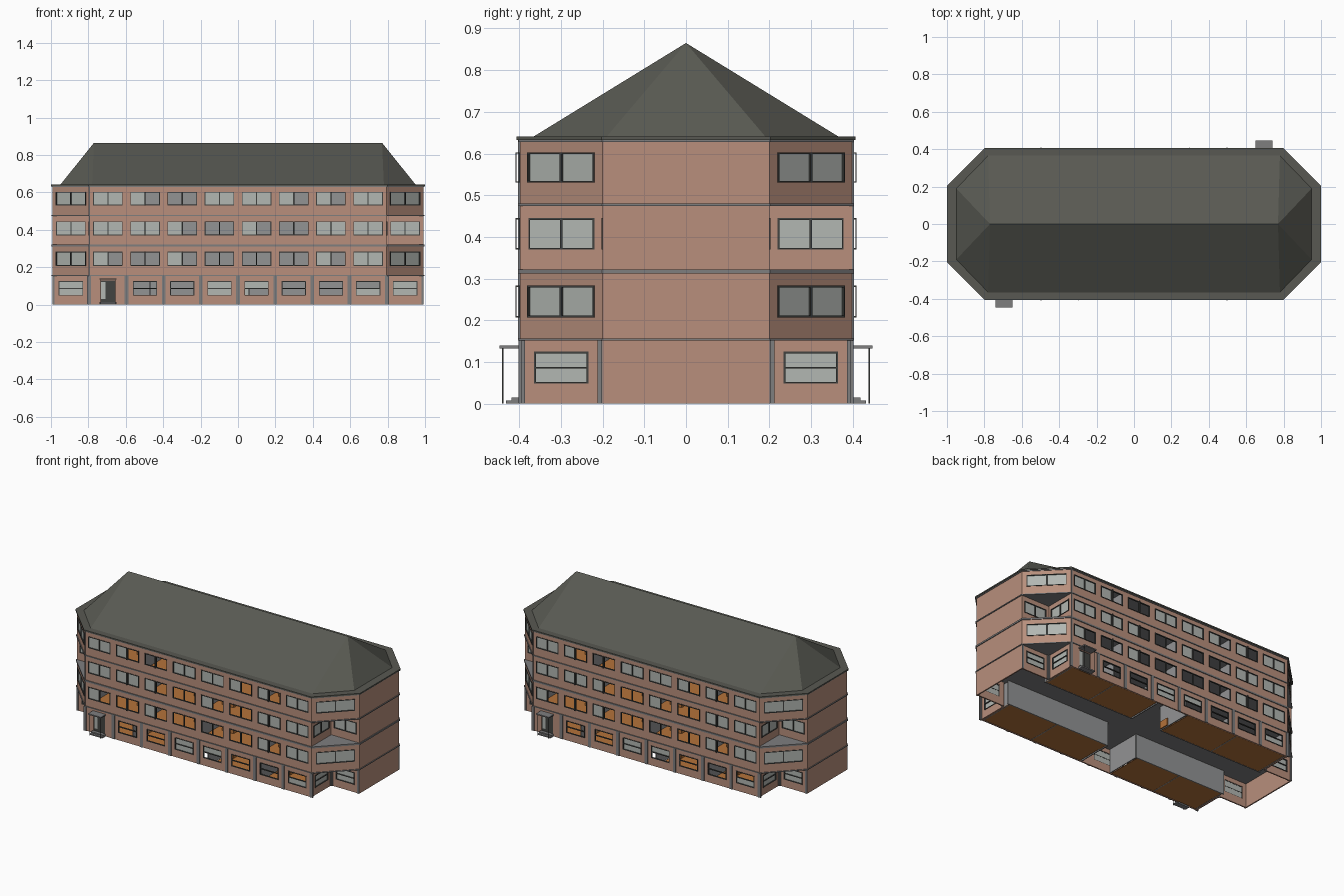
import bpy, bmesh
from mathutils import Vector, Matrix

if "Cube" in bpy.data.objects:
    bpy.data.objects.remove(bpy.data.objects["Cube"])


def material(name, r, g, b):
    def lin(c):
        c /= 255
        return c / 12.92 if c <= 0.04045 else ((c + 0.055) / 1.055) ** 2.4
    m = bpy.data.materials.new(name)
    m.diffuse_color = (lin(r), lin(g), lin(b), 1)
    m.use_nodes = True
    m.node_tree.nodes["Principled BSDF"].inputs["Base Color"].default_value = m.diffuse_color
    return m


BRICK = material("brick", 184, 143, 124)
GREY = material("grey concrete", 126, 126, 127)
ROOF = material("roof slate", 88, 89, 82)
FRAME = material("dark frame", 66, 67, 65)
GLASS = material("pale glass", 178, 183, 178)
WOOD = material("wood floor", 180, 114, 58)
PLASTER = material("plaster", 146, 147, 148)

parts = {}
TURN = Matrix.Rotation(3.14159265, 4, 'Z')


def part(name, mat):
    return parts.setdefault(name, (bmesh.new(), mat))[0]


def box(name, mat, a, b, u, d, z):
    """Box in the frame of wall line a->b (u along, d outward), repeated by a half turn."""
    bm = part(name, mat)
    a, b = Vector(a), Vector(b)
    t = (b - a).normalized()
    n = Vector((t.y, -t.x))
    ctr = a + t * (u[0] + u[1]) / 2 + n * (d[0] + d[1]) / 2
    rot = Matrix(((t.x, -n.x, 0, ctr.x), (t.y, -n.y, 0, ctr.y),
                  (0, 0, 1, (z[0] + z[1]) / 2), (0, 0, 0, 1)))
    size = Matrix.Diagonal((u[1] - u[0], d[1] - d[0], z[1] - z[0], 1))
    for m in (rot @ size, TURN @ rot @ size):
        bmesh.ops.create_cube(bm, size=1, matrix=m)


def cube(name, mat, x, y, z):
    box(name, mat, (0, 0), (1, 0), x, (-y[1], -y[0]), z)


def octagon(name, mat, grow, z0, z1):
    """Solid slab with the chamfered outline of the building."""
    bm = part(name, mat)
    X, Y, cx, cy = EX + grow, EY + grow, CX + grow * .4, CY + grow * .4
    pts = [(-cx, -Y), (cx, -Y), (X, -cy), (X, cy), (cx, Y), (-cx, Y), (-X, cy), (-X, -cy)]
    f = bm.faces.new([bm.verts.new((x, y, z0)) for x, y in pts])
    top = bmesh.ops.extrude_face_region(bm, geom=[f])['geom']
    bmesh.ops.translate(bm, vec=(0, 0, z1 - z0),
                        verts=[v for v in top if isinstance(v, bmesh.types.BMVert)])


EX, EY, CX, CY = .992, .398, .795, .2
FLOORS = [(0, .152), (.157, .312), (.322, .474), (.480, .634)]
SILLS = [(.048, .125), (.207, .283), (.37, .445), (.53, .603)]


def window_bay(a, b, u0, u1, level, panes="LL", w=.158, fin=False):
    """Wall piece with an opening, frame, bars and panes (L = glazed, O = open)."""
    z0, z1 = FLOORS[level]
    s0, s1 = SILLS[level]
    if level == 0:
        w = .13
    c = (u0 + u1) / 2
    l, r = c - w / 2, c + w / 2
    th = (-.008, 0)
    for u, z in (((u0, l), (z0, z1)), ((r, u1), (z0, z1)), ((l, r), (z0, s0)), ((l, r), (s1, z1))):
        box("brick_walls", BRICK, a, b, u, th, z)
    f, d = .004, (-.006, .003)
    for u, z in (((l, l + f), (s0, s1)), ((r - f, r), (s0, s1)),
                 ((l, r), (s0, s0 + f)), ((l, r), (s1 - f, s1))):
        box("window_frames", FRAME, a, b, u, d, z)
    m = (s0 + s1) / 2
    if level == 0:
        box("window_frames", FRAME, a, b, (l, r), d, (m - .002, m + .002))
        halves = (((l, r), (m, s1)), ((l, r), (s0, m)))
    else:
        box("window_frames", FRAME, a, b, (c - .003, c + .003), d, (s0, s1))
        halves = (((l, c), (s0, s1)), ((c, r), (s0, s1)))
    for p, (u, z) in zip(panes, halves):
        if p == "L":
            box("window_panes", GLASS, a, b, u, (-.005, -.003), z)
    if fin:  # projecting bracket at the centre bar
        box("window_brackets", FRAME, a, b, (c - .002, c + .002), (.008, .011), (s0, s1))
        for z in (s0, s1 - .003):
            box("window_brackets", FRAME, a, b, (c - .002, c + .002), (0, .011), (z, z + .003))


# long facades: eight bays on four floors
A, B = (-CX, -EY), (CX, -EY)
BAY = 2 * CX / 8
PANES = ["DD OO OO LL LO OO OO OL", "LO OO LO OO OO OO LO LL",
         "LL LL LO OO LO OO LL LL", "LL LO OO LL LL LO LO LL"]
for level, row in enumerate(PANES):
    for i, p in enumerate(row.split()):
        if p != "DD":
            window_bay(A, B, i * BAY, (i + 1) * BAY, level, p, fin=level > 0 and i in (1, 2, 6))

# entrance bay with door, steps and canopy
c = BAY / 2
for u, z in (((0, c - .04), (0, .152)), ((c + .04, BAY), (0, .152)), ((c - .04, c + .04), (.128, .152))):
    box("brick_walls", BRICK, A, B, u, (-.008, 0), z)
box("door", FRAME, A, B, (c - .04, c + .04), (-.008, -.004), (.012, .128))
box("door_glass", GLASS, A, B, (c - .036, c - .014), (-.004, -.002), (.03, .12))
box("canopy", GREY, A, B, (c - .045, c + .045), (0, .049), (.133, .14))
for u in (c - .04, c + .037):
    box("canopy_posts", FRAME, A, B, (u, u + .003), (.04, .043), (0, .133))
box("steps", GREY, A, B, (c - .045, c + .045), (0, .034), (0, .008))
box("steps", GREY, A, B, (c - .045, c + .045), (0, .02), (.008, .015))

# corners: chamfered on floors 1 and 3, notched on floors 0 and 2
P, Q, R = (CX, -EY), (CX, -CY), (EX, -CY)
P2, Q2, R2 = (CX, EY), (CX, CY), (EX, CY)
L = ((EX - CX) ** 2 + (EY - CY) ** 2) ** .5
for level in (1, 3):
    window_bay(P, R, 0, L, level, w=.226)
    window_bay(R2, P2, 0, L, level, w=.226)
for level in (0, 2):
    for a, b in ((P, Q), (Q, R), (R2, Q2), (Q2, P2)):
        window_bay(a, b, 0, (Vector(b) - Vector(a)).length, level)

# plain end walls
for z in FLOORS:
    box("brick_walls", BRICK, R, R2, (0, 2 * CY), (-.008, 0), z)

# ground floor pilasters and facade drainpipes
for i in range(9):
    box("pilasters", GREY, A, B, (i * BAY - .01, i * BAY + .01), (-.004, .004), (0, .152))
for a, b in ((P, Q), (Q, R), (R2, Q2), (Q2, P2)):
    n = (Vector(b) - Vector(a)).length
    for u in ((0, .012), (n - .012, n)):
        box("pilasters", GREY, a, b, u, (-.004, .004), (0, .152))
box("drainpipes", GREY, A, B, (-.002, .004), (0, .005), (.157, .634))

# floor slabs showing as bands, fascia, eaves and roof
for z0, z1 in ((.152, .157), (.312, .322), (.474, .480)):
    octagon("floor_slabs", GREY, .005, z0, z1)
octagon("fascia", GREY, .004, .628, .633)
octagon("eaves", ROOF, .008, .633, .641)
bm = part("hip_roof", ROOF)
for s in (-1, 1):
    bm.verts.new((s * .77, 0, .865))
    for t in (-1, 1):
        bm.verts.new((s * .95, t * .19, .641))
        bm.verts.new((s * .78, t * .365, .641))
bmesh.ops.convex_hull(bm, input=bm.verts[:])

# interior: wood floors, corridor walls, partitions and desks
for level, (z0, z1) in enumerate(FLOORS):
    spans = [(.06, CX), (-CX, -.15)] if level == 0 else [(-CX, CX)]
    for x0, x1 in spans:
        cube("room_floors", WOOD, (x0 + .01, x1 - .01), (-.388, -.16), (z0 + .001, z0 + .004))
        cube("corridor_walls", PLASTER, (x0, x1), (-.164, -.158), (z0, z1))
    xs = (.06, .43, .78, -.15, -.47, -.78) if level == 0 else (-.78, -.4, 0, .4, .78)
    for x in xs:
        cube("partitions", PLASTER, (x - .003, x + .003), (-.385, -.16), (z0, z1))
    for i in (1, 3, 4, 6):
        x = -CX + (i + .5) * BAY
        if level or i != 3:
            cube("desks", WOOD, (x - .05, x + .03), (-.23, -.17), (z0 + .004, z0 + .05))

for name, (bm, mat) in parts.items():
    bmesh.ops.recalc_face_normals(bm, faces=bm.faces[:])
    mesh = bpy.data.meshes.new(name)
    bm.to_mesh(mesh)
    bm.free()
    mesh.materials.append(mat)
    bpy.context.collection.objects.link(bpy.data.objects.new(name, mesh))
